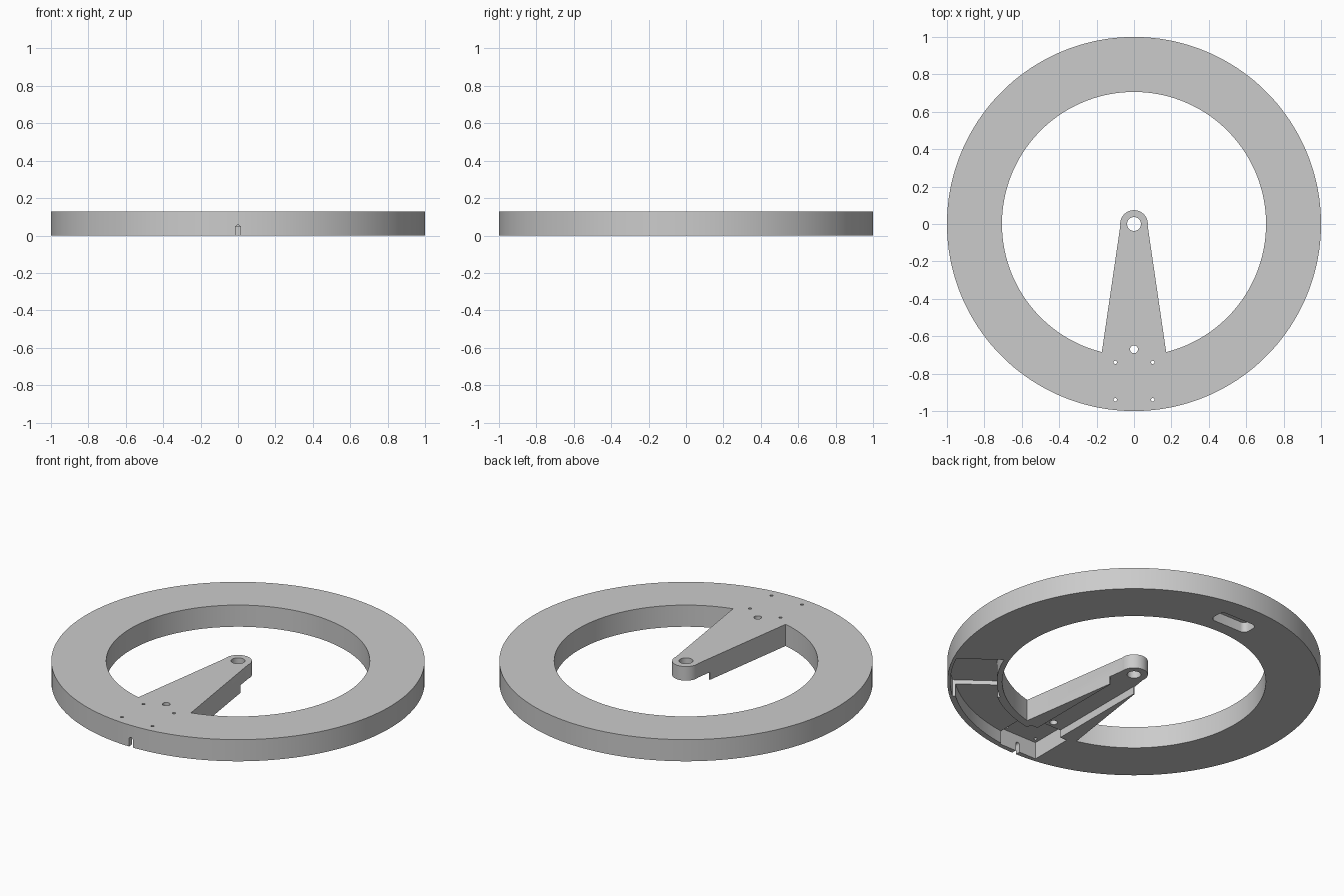
import bpy, bmesh, math
from math import sin, cos, radians, asin, degrees

if "Cube" in bpy.data.objects:
    bpy.data.objects.remove(bpy.data.objects["Cube"])

H = 0.128          # plate height
R_IN = 0.706       # inner radius of the ring

grey = bpy.data.materials.new("mid_grey")
grey.diffuse_color = (0.6, 0.6, 0.6, 1)
grey.use_nodes = True
grey.node_tree.nodes["Principled BSDF"].inputs["Base Color"].default_value = grey.diffuse_color


def arc(r, a0, a1, n, cx=0, cy=0):
    """Points on an arc, angles in degrees."""
    return [(cx + r * cos(radians(a0 + (a1 - a0) * i / n)),
             cy + r * sin(radians(a0 + (a1 - a0) * i / n))) for i in range(n + 1)]


def circle(r, n, cx=0, cy=0):
    return arc(r, 0, 360, n, cx, cy)[:-1]


def box(x0, x1, y0, y1):
    return [(x0, y0), (x1, y0), (x1, y1), (x0, y1)]


def prism(name, outline, z0, z1):
    """Upright solid from a flat outline."""
    bm = bmesh.new()
    face = bm.faces.new([bm.verts.new((x, y, z0)) for x, y in outline])
    out = bmesh.ops.extrude_face_region(bm, geom=[face])
    verts = [g for g in out["geom"] if isinstance(g, bmesh.types.BMVert)]
    bmesh.ops.translate(bm, verts=verts, vec=(0, 0, z1 - z0))
    bmesh.ops.recalc_face_normals(bm, faces=bm.faces[:])
    mesh = bpy.data.meshes.new(name)
    bm.to_mesh(mesh)
    bm.free()
    mesh.materials.append(grey)
    ob = bpy.data.objects.new(name, mesh)
    bpy.context.collection.objects.link(ob)
    return ob


body = prism("ring_with_arm", circle(1.0, 180), 0, H)
cutters = []


def cut(name, outline, z1, z0=-0.1):
    cutters.append(prism(name, outline, z0, z1))


# Open centre, leaving the tapered arm and its round hub
HUB = 0.074
ja = degrees(asin(0.172 / R_IN))
opening = arc(R_IN, -90 + ja, 270 - ja, 150)
opening += arc(HUB, 188, -8, 32)
cut("centre_opening", opening, 0.3)

# Arm underside: thinner hub and a straight channel
cut("arm_channel", [(-0.08, -0.74), (0.08, -0.74), (0.08, -0.1), (0.25, -0.1),
                    (0.25, 0.2), (-0.25, 0.2), (-0.25, -0.1), (-0.08, -0.1)], 0.045)

# Square pocket under the foot of the arm
cut("foot_pocket", box(-0.125, 0.125, -0.97, -0.71), 0.1)

# Curved channel in the ring
cut("ring_channel", arc(0.968, -86, -45, 24) + arc(0.75, -45, -86, 24), 0.075)

# Side pocket with parallel ends and curved sides
a_out, a_in = degrees(asin(0.2 / 0.984)), degrees(asin(0.2 / 0.735))
cut("side_pocket", arc(0.984, -37 - a_out, -37 + a_out, 14)
    + arc(0.735, -37 + a_in, -37 - a_in, 14), 0.1)

# Rounded slot at the back
slot = []
for sx, sy, a in ((1, 1, 0), (-1, 1, 90), (-1, -1, 180), (1, -1, 270)):
    slot += arc(0.03, a, a + 90, 6, sx * 0.09, 0.83 + sy * 0.02)
cut("back_slot", slot, 0.06)

# Through holes: hub, arm and four small screws
cut("hub_hole", circle(0.037, 40), 0.3)
cut("arm_hole", circle(0.021, 28, 0, -0.67), 0.3)
for x in (-0.1, 0.1):
    for y in (-0.74, -0.94):
        cut("screw_hole", circle(0.009, 16, x, y), 0.3)

# Arched cable notch through the front rim
notch = prism("cable_notch", [(-0.013, -0.1), (0.013, -0.1)]
              + arc(0.013, 0, 180, 10, 0, 0.043), 0.9, 1.1)
notch.rotation_euler = (math.pi / 2, 0, 0)
cutters.append(notch)

# Apply the cuts
for c in cutters:
    m = body.modifiers.new(c.name, "BOOLEAN")
    m.operation = "DIFFERENCE"
    m.solver = "EXACT"
    m.object = c
bpy.context.view_layer.update()
deps = bpy.context.evaluated_depsgraph_get()
result = bpy.data.meshes.new_from_object(body.evaluated_get(deps))
body.modifiers.clear()
body.data = result
for c in cutters:
    bpy.data.objects.remove(c, do_unlink=True)

# One colour, smooth curves with sharp edges
result.materials.clear()
result.materials.append(grey)
for p in result.polygons:
    p.material_index = 0
bpy.context.view_layer.objects.active = body
body.select_set(True)
bpy.ops.object.shade_smooth_by_angle(angle=radians(30))
